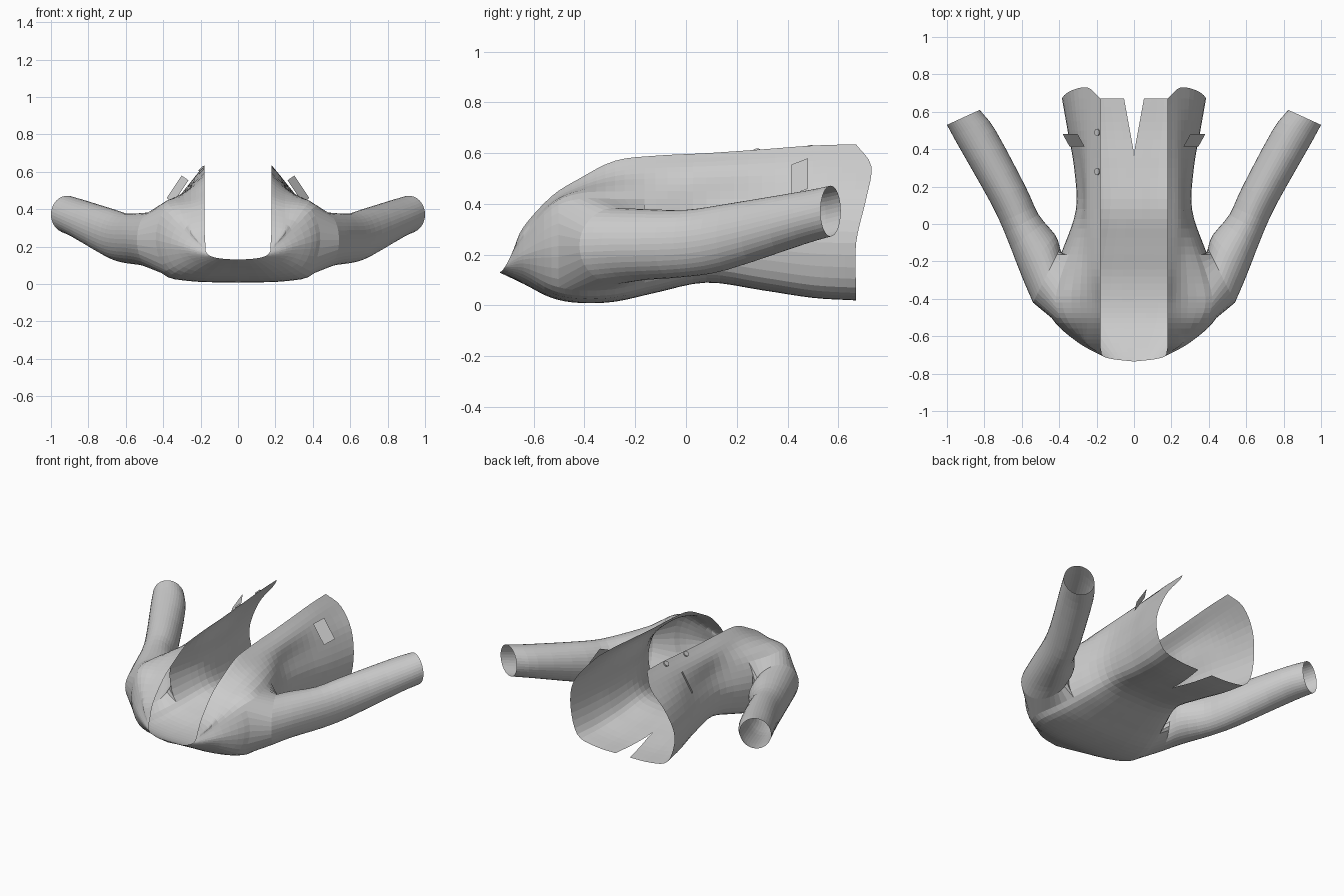
import bpy, bmesh, math
from mathutils import Vector

if "Cube" in bpy.data.objects:
    bpy.data.objects.remove(bpy.data.objects["Cube"])


def spline(pts, steps):
    """Catmull-Rom through a list of Vectors."""
    pts = [pts[0] * 2 - pts[1]] + pts + [pts[-1] * 2 - pts[-2]]
    out = []
    for i in range(1, len(pts) - 2):
        a, b, c, d = pts[i - 1:i + 3]
        for s in range(steps):
            t = s / steps
            out.append(0.5 * (2 * b + (c - a) * t + (2 * a - 5 * b + 4 * c - d) * t ** 2
                              + (3 * b - a - 3 * c + d) * t ** 3))
    return out + [pts[-2].copy()]


def finish(name, bm):
    me = bpy.data.meshes.new(name)
    bm.to_mesh(me)
    bm.free()
    ob = bpy.data.objects.new(name, me)
    bpy.context.collection.objects.link(ob)
    ob.modifiers.new("mirror", "MIRROR").merge_threshold = 0.0005


def neck_row():
    """Neckline: U-shaped curve from the lapel to the middle of the back."""
    return [Vector((.175 * (1 - s ** 4), -.735 + .055 * (1 - s), .13 + .09 * (1 - s) ** 1.5))
            for s in (k / 6 for k in range(7))]


def body_row(y, front_z, width, back_z):
    """Half cross-section: front edge, over the side, to the middle of the back."""
    top, low = min(.42, front_z - .05), back_z + .05
    return [Vector(p) for p in (
        (.18, y, front_z), (.25, y, front_z * .6 + top * .4), (width * .89, y, top),
        (width, y, (top + low) / 2), (width * .87, y, low),
        (width * .53, y, back_z + .006), (0, y, back_z))]


rows = [neck_row()] + [body_row(*r) for r in (
    (-.64, .31, .29, .085),
    (-.53, .43, .42, .03),
    (-.42, .50, .47, .01),
    (-.28, .57, .44, .015),
    (-.12, .59, .375, .05),
    (.08, .60, .31, .09),
    (.30, .615, .32, .06),
    (.50, .63, .355, .03),
    (.67, .635, .385, .02))]
rows[-1][1].y, rows[-1][2].y = .73, .71     # rounded front hem corner
N = 4
cross = [spline(r, N) for r in rows]
cols = [spline([c[j] for c in cross], N) for j in range(len(cross[0]))]
ni, nj = len(cols[0]), len(cols)

# Back vent: pull the centre seam apart towards the hem
for j in range(nj):
    for p in cols[j]:
        if j == nj - 1:
            p.x = 0
        if p.y > .38 and j > nj - 9:
            p.x += .055 * (p.y - .38) / .3 * max(0, 1 - p.x / .17)

# Body with an armhole left open
bm = bmesh.new()
grid = [[bm.verts.new(cols[j][i]) for j in range(nj)] for i in range(ni)]
i0, i1, j0, j1 = 9, 19, 8, 16
for i in range(ni - 1):
    for j in range(nj - 1):
        if not (i0 <= i < i1 and j0 <= j < j1):
            bm.faces.new((grid[i][j], grid[i + 1][j], grid[i + 1][j + 1], grid[i][j + 1]))
loop = ([grid[i][j0] for i in range(i0, i1)] + [grid[i1][j] for j in range(j0, j1)]
        + [grid[i][j1] for i in range(i1, i0, -1)] + [grid[i0][j] for j in range(j1, j0, -1)])
n = len(loop)

# Sleeve rings: outer point, inner point, mid height, half height
rings = [
    (.54, -.42, .395, -.13, .235, .15),
    (.60, -.28, .42, -.06, .24, .14),
    (.69, -.05, .51, .05, .245, .132),
    (.77, .12, .58, .20, .27, .13),
    (.94, .42, .74, .50, .345, .105),
    (1.0, .53, .825, .61, .372, .10),
]
outer = spline([Vector((r[0], r[1], r[4])) for r in rings], 3)
inner = spline([Vector((r[2], r[3], r[4])) for r in rings], 3)
half = spline([Vector((r[5], 0, 0)) for r in rings], 3)


def ring(k, start, turn):
    mid, side = (outer[k] + inner[k]) / 2, (outer[k] - inner[k]) / 2
    angles = [turn * math.tau * (q + start) / n for q in range(n)]
    return [mid + side * math.cos(a) + Vector((0, 0, half[k].x * math.sin(a))) for a in angles]


# Line the rings up with the armhole, then skin the sleeve onto it
start, turn = min(((s, t) for s in range(n) for t in (1, -1)),
                  key=lambda st: sum((p - v.co).length_squared
                                     for p, v in zip(ring(0, *st), loop)))
prev = loop
for k in range(len(outer)):
    cur = [bm.verts.new(p) for p in ring(k, start, turn)]
    for q in range(n):
        r = (q + 1) % n
        bm.faces.new((prev[q], prev[r], cur[r], cur[q]))
    prev = cur
bmesh.ops.recalc_face_normals(bm, faces=bm.faces)
finish("jacket_body_and_sleeves", bm)

# Pocket flaps
bm = bmesh.new()
corner, across, down = Vector((.265, .415, .555)), Vector((.036, .065, .025)), Vector((.08, 0, -.12))
bm.faces.new([bm.verts.new(p) for p in (corner, corner + across,
                                        corner + across + down, corner + down)])
finish("pocket_flaps", bm)

# Front buttons
for y, z in ((.49, .617), (.28, .603)):
    bpy.ops.mesh.primitive_cylinder_add(vertices=16, radius=.018, depth=.008,
                                        location=(-.197, y, z), rotation=(0, -math.pi / 4, 0))
    bpy.context.object.name = "button"
